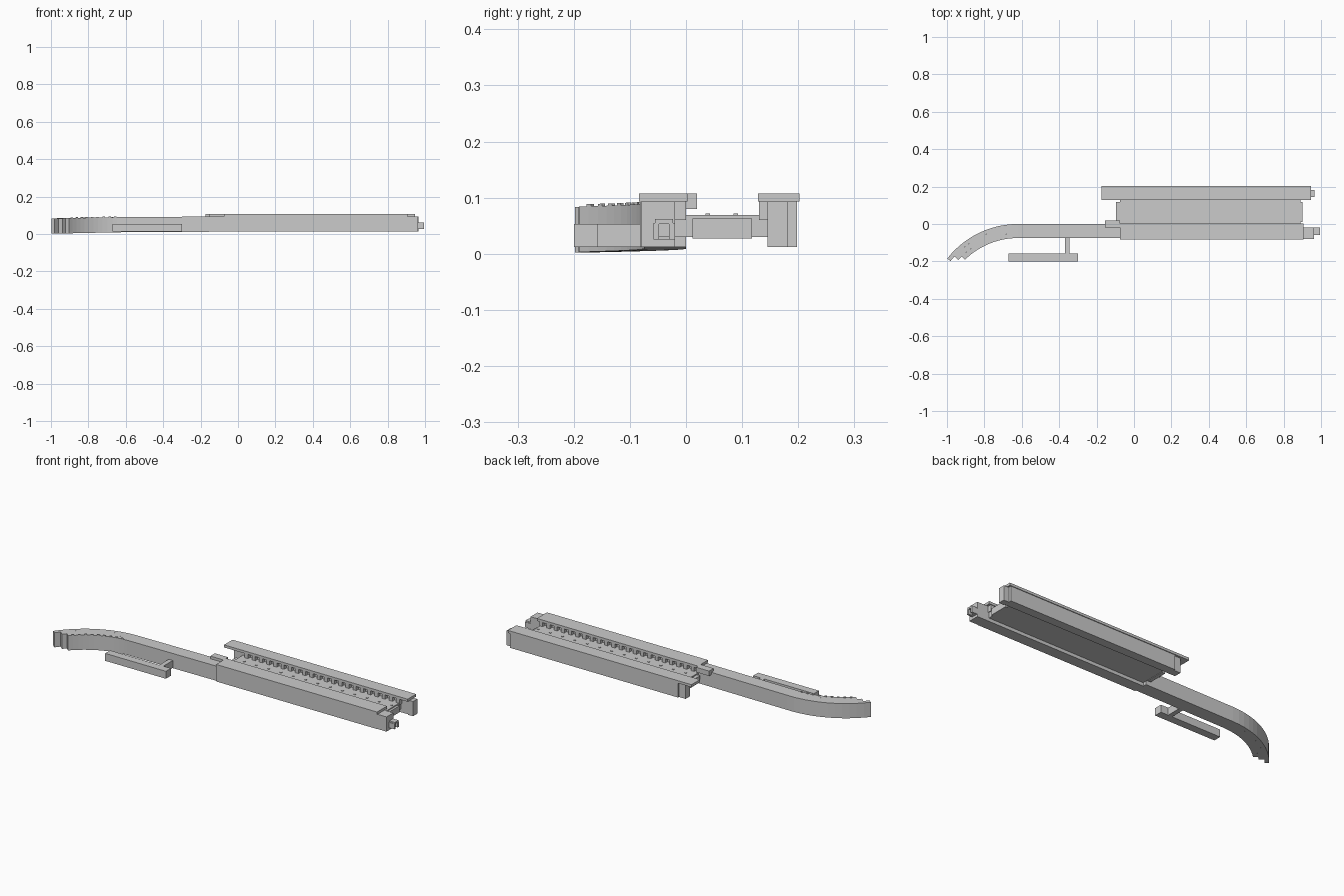
import bpy, bmesh, math

if "Cube" in bpy.data.objects:
    bpy.data.objects.remove(bpy.data.objects["Cube"])


def add_box(bm, x0, x1, y0, y1, z0, z1):
    vs = [bm.verts.new((x, y, z)) for z in (z0, z1)
          for x, y in ((x0, y0), (x1, y0), (x1, y1), (x0, y1))]
    for f in ((3, 2, 1, 0), (4, 5, 6, 7), (0, 1, 5, 4), (1, 2, 6, 5), (2, 3, 7, 6), (3, 0, 4, 7)):
        bm.faces.new([vs[i] for i in f])


def finish(name, bm):
    bmesh.ops.recalc_face_normals(bm, faces=bm.faces)
    me = bpy.data.meshes.new(name)
    bm.to_mesh(me)
    bm.free()
    ob = bpy.data.objects.new(name, me)
    bpy.context.collection.objects.link(ob)
    return ob


def boxes(name, *items):
    bm = bmesh.new()
    for b in items:
        add_box(bm, *b)
    return finish(name, bm)


def sweep(name, stations):
    """Join four-cornered cross-sections into a closed beam."""
    bm = bmesh.new()
    rings = [[bm.verts.new(p) for p in s] for s in stations]
    for a, b in zip(rings, rings[1:]):
        for i in range(4):
            j = (i + 1) % 4
            bm.faces.new((a[i], a[j], b[j], b[i]))
    bm.faces.new(rings[0])
    bm.faces.new(rings[-1])
    return finish(name, bm)


def bend(r, deg):
    """Point on the curved part of the viaduct."""
    t = math.radians(deg)
    return -0.62 - r * math.sin(t), -0.48 + r * math.cos(t)


def drop(deg):
    return 0.003 + 0.007 * deg / 52 if deg > 0 else 0.003


# Front platform: wall, slab, narrower end block and open end frame
boxes("front_platform_wall", (-0.075, 0.907, -0.082, -0.02, 0.012, 0.093))
boxes("front_platform_slab", (-0.075, 0.907, -0.084, 0.003, 0.093, 0.107))
boxes("front_platform_left_lip", (-0.155, -0.075, -0.02, 0.02, 0.08, 0.107))
boxes("front_platform_end_block", (0.907, 0.962, -0.08, -0.02, 0.012, 0.093))
boxes("end_frame",
      (0.962, 0.995, -0.058, -0.048, 0.025, 0.055),
      (0.962, 0.995, -0.03, -0.02, 0.025, 0.055),
      (0.962, 0.995, -0.055, -0.023, 0.053, 0.062),
      (0.962, 0.98, -0.05, -0.028, 0.025, 0.032))

# Back platform
boxes("back_platform_wall", (-0.09, 0.935, 0.15, 0.198, 0.012, 0.093))
boxes("back_platform_slab", (-0.175, 0.945, 0.128, 0.202, 0.093, 0.107))
boxes("back_platform_end_blocks",
      (0.935, 0.966, 0.145, 0.182, 0.012, 0.093),
      (-0.13, -0.09, 0.15, 0.19, 0.012, 0.093))

# Bracket rows carrying the slab overhangs beside the track
for name, y0, y1 in (("front_brackets", -0.022, 0.0), ("back_brackets", 0.13, 0.152)):
    boxes(name, *[(-0.05 + i * 0.044, -0.03 + i * 0.044, y0, y1, 0.06, 0.094)
                  for i in range(22)])

# Track bed between platforms
boxes("track_bed", (-0.075, 0.89, -0.02, 0.15, 0.03, 0.069))
boxes("track_bed_end_beams",
      (-0.095, -0.075, 0.012, 0.118, 0.027, 0.063),
      (0.89, 0.902, 0.012, 0.118, 0.027, 0.063))
boxes("track_pads", *[(-0.03 + i * 0.075, -0.02 + i * 0.075, y, y + 0.008, 0.068, 0.072)
                      for i in range(13) for y in (0.035, 0.085)])

# Viaduct: straight run, then three curved strips with staggered ends
straight = []
for x, d in ((-0.075, 0), (-0.62, 0.003)):
    straight.append([(x, 0, 0.012 - d), (x, 0, 0.093 - d),
                     (x, -0.075, 0.093 - d), (x, -0.075, 0.012 - d)])
sweep("viaduct_straight", straight)

for name, r0, r1, end in (("viaduct_outer_strip", 0.458, 0.48, 52),
                          ("viaduct_middle_strip", 0.43, 0.458, 48),
                          ("viaduct_inner_strip", 0.405, 0.43, 44.5)):
    n = 12
    rings = []
    for i in range(n + 1):
        a = end * i / n
        d = drop(a)
        (ox, oy), (ix, iy) = bend(r1, a), bend(r0, a)
        rings.append([(ox, oy, 0.012 - d), (ox, oy, 0.093 - d),
                      (ix, iy, 0.093 - d), (ix, iy, 0.012 - d)])
    sweep(name, rings)

# Small upstands along the inner edge of the curve
for i in range(9):
    a0, a1 = 4 + i * 4.5, 5.8 + i * 4.5
    rings = []
    for a in (a0, a1):
        z = 0.092 - drop(a)
        (ox, oy), (ix, iy) = bend(0.412, a), bend(0.406, a)
        rings.append([(ox, oy, z), (ox, oy, z + 0.005), (ix, iy, z + 0.005), (ix, iy, z)])
    sweep(f"curve_upstand_{i + 1}", rings)

# Low side platform and its link to the viaduct
boxes("side_platform", (-0.67, -0.30, -0.2, -0.157, 0.012, 0.053))
boxes("side_platform_link", (-0.37, -0.345, -0.157, -0.07, 0.012, 0.053))
